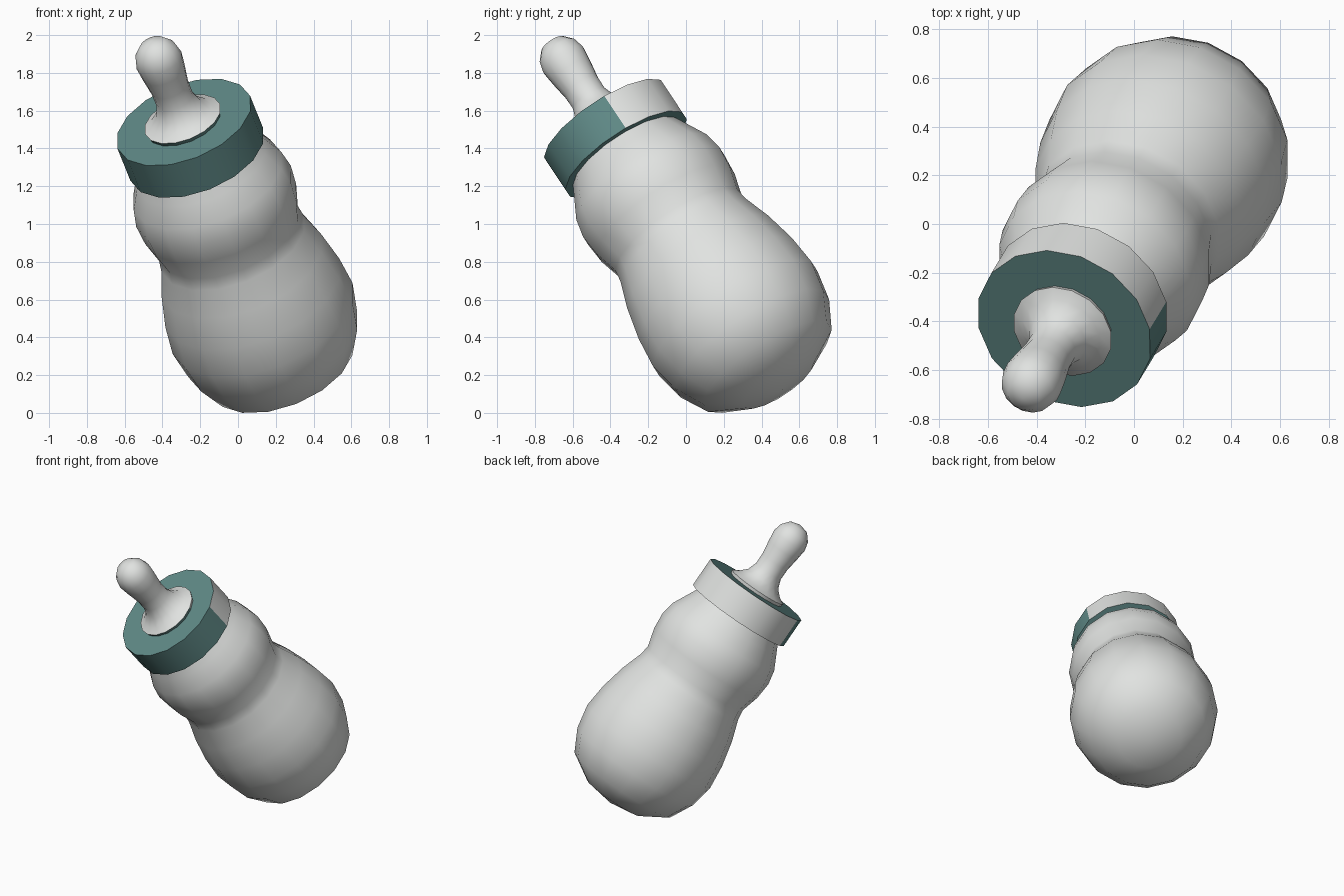
import bpy, bmesh, math
from mathutils import Vector, Matrix

if "Cube" in bpy.data.objects:
    bpy.data.objects.remove(bpy.data.objects["Cube"])

SIDES = 16
PHASE = math.radians(37)

# tilted bottle axis, through the centre of the belly
d = Vector((-0.317, -0.525, 0.790)).normalized()
e1 = Vector((-d.y, d.x, 0)).normalized() * -1
if e1.x < 0:
    e1 = -e1
e2 = d.cross(e1)
ORIGIN = Vector((0.13, 0.26, 0.5))


def material(name, rgb):
    m = bpy.data.materials.new(name)
    m.diffuse_color = (*rgb, 1)
    m.use_nodes = True
    m.node_tree.nodes["Principled BSDF"].inputs["Base Color"].default_value = m.diffuse_color
    return m


pale = material("pale_grey", (0.75, 0.765, 0.75))
teal = material("muted_teal", (0.115, 0.25, 0.24))


def lathe(name, profile, paint=None):
    """Spin (radius, height) points around the tilted axis."""
    bm = bmesh.new()
    rows = []
    for r, t in profile:
        n = 1 if r == 0 else SIDES
        row = []
        for i in range(n):
            a = PHASE + 2 * math.pi * i / SIDES
            row.append(bm.verts.new(ORIGIN + d * t + (e1 * math.cos(a) + e2 * math.sin(a)) * r))
        rows.append(row)
    for lo, hi in zip(rows, rows[1:]):
        for i in range(SIDES):
            j = (i + 1) % SIDES
            quad = [lo[i % len(lo)], lo[j % len(lo)], hi[j % len(hi)], hi[i % len(hi)]]
            bm.faces.new(list(dict.fromkeys(quad)))
    bmesh.ops.recalc_face_normals(bm, faces=bm.faces)
    if paint:
        for f in bm.faces:
            f.material_index = paint(f)
    me = bpy.data.meshes.new(name)
    bm.to_mesh(me)
    bm.free()
    me.materials.append(pale)
    me.materials.append(teal)
    ob = bpy.data.objects.new(name, me)
    bpy.context.collection.objects.link(ob)
    bpy.ops.object.select_all(action='DESELECT')
    ob.select_set(True)
    bpy.context.view_layer.objects.active = ob
    bpy.ops.object.shade_smooth_by_angle(angle=math.radians(50))
    return ob


# bottle body with a waist
lathe("bottle_body", [
    (0, -0.475), (0.22, -0.435), (0.40, -0.325), (0.48, -0.17), (0.512, 0),
    (0.495, 0.17), (0.455, 0.35), (0.405, 0.5), (0.395, 0.57), (0.43, 0.7),
    (0.44, 0.82), (0.42, 0.92), (0.365, 1.03), (0.32, 1.12), (0, 1.12)])


# screw collar: teal caps and front half, pale back half
def collar_paint(f):
    is_cap = abs(f.normal.dot(d)) > 0.7
    return 1 if is_cap or f.normal.y < 0 else 0


lathe("collar", [(0, 1.10), (0.378, 1.10), (0.378, 1.315), (0, 1.315)], collar_paint)


# teat with a flange, whose front rim is teal
def rim_paint(f):
    height = (f.calc_center_median() - ORIGIN).dot(d)
    return 1 if height < 1.33 and f.normal.y < 0 else 0


lathe("teat", [
    (0, 1.31), (0.205, 1.31), (0.214, 1.337), (0.17, 1.36), (0.125, 1.405),
    (0.102, 1.47), (0.103, 1.55), (0.118, 1.65), (0.127, 1.73), (0.112, 1.79),
    (0.07, 1.84), (0, 1.86)], rim_paint)
